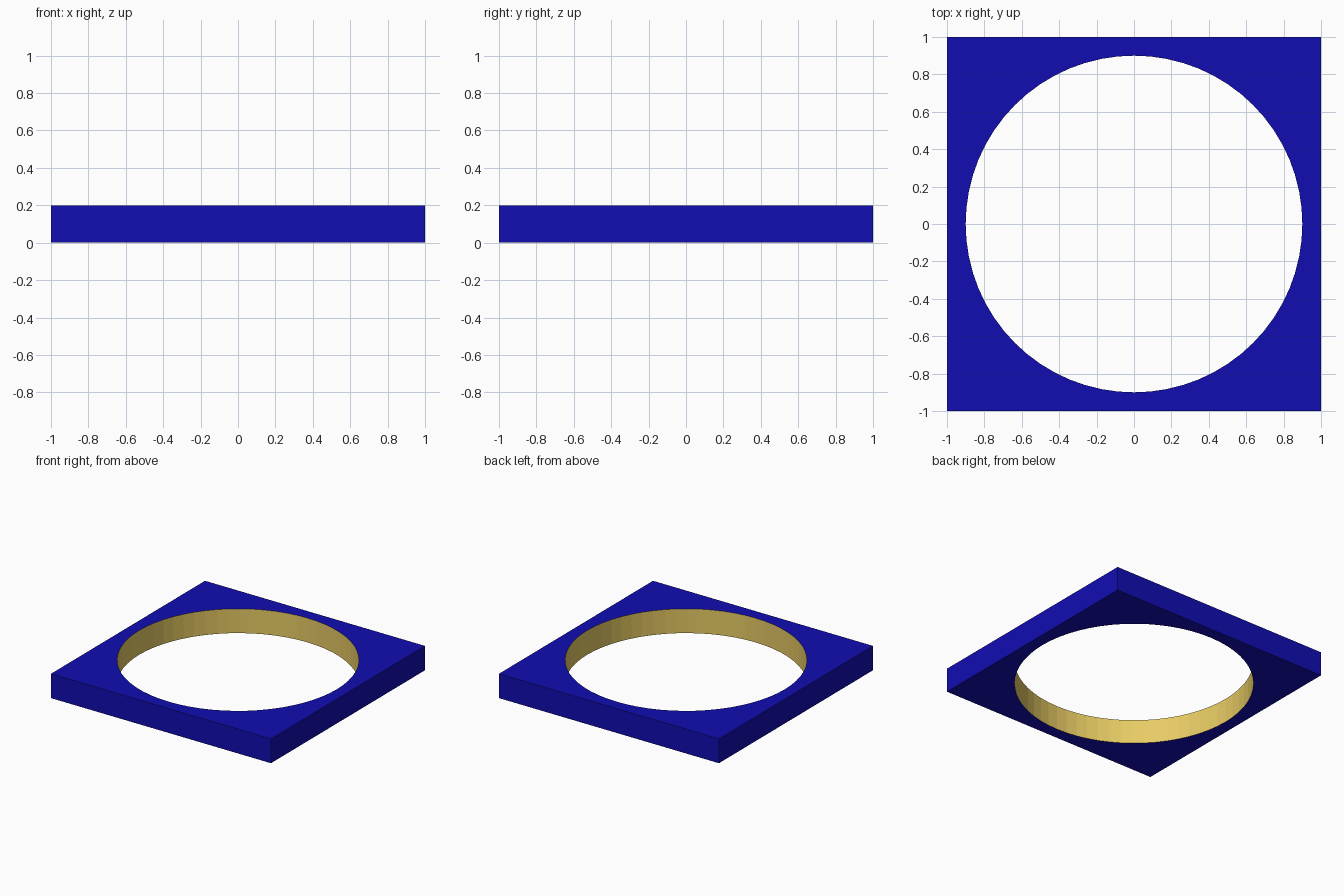
import bpy, bmesh
from math import cos, sin, pi

if "Cube" in bpy.data.objects:
    bpy.data.objects.remove(bpy.data.objects["Cube"])

SEGMENTS, RADIUS, HALF, HEIGHT = 64, 0.9, 1.0, 0.2


def material(name, color):
    mat = bpy.data.materials.new(name)
    mat.diffuse_color = (*color, 1)
    mat.use_nodes = True
    mat.node_tree.nodes["Principled BSDF"].inputs["Base Color"].default_value = mat.diffuse_color
    return mat


def loop(bm, z, square):
    # Circle of vertices, pushed outwards onto the square outline when asked
    verts = []
    for i in range(SEGMENTS):
        c, s = cos(2 * pi * i / SEGMENTS), sin(2 * pi * i / SEGMENTS)
        r = HALF / max(abs(c), abs(s)) if square else RADIUS
        verts.append(bm.verts.new((r * c, r * s, z)))
    return verts


# Square plate with a round opening: four loops joined into a closed band
bm = bmesh.new()
loops = [loop(bm, 0, True), loop(bm, HEIGHT, True),
         loop(bm, HEIGHT, False), loop(bm, 0, False)]
for k in range(4):
    a, b = loops[k], loops[(k + 1) % 4]
    for i in range(SEGMENTS):
        j = (i + 1) % SEGMENTS
        face = bm.faces.new((a[i], a[j], b[j], b[i]))
        face.material_index = 1 if k == 2 else 0  # lining of the opening

mesh = bpy.data.meshes.new("square_frame")
bm.to_mesh(mesh)
bm.free()
mesh.materials.append(material("blue", (0.006, 0.004, 0.45)))
mesh.materials.append(material("gold", (0.80, 0.60, 0.13)))
frame = bpy.data.objects.new("square_frame", mesh)
bpy.context.collection.objects.link(frame)
